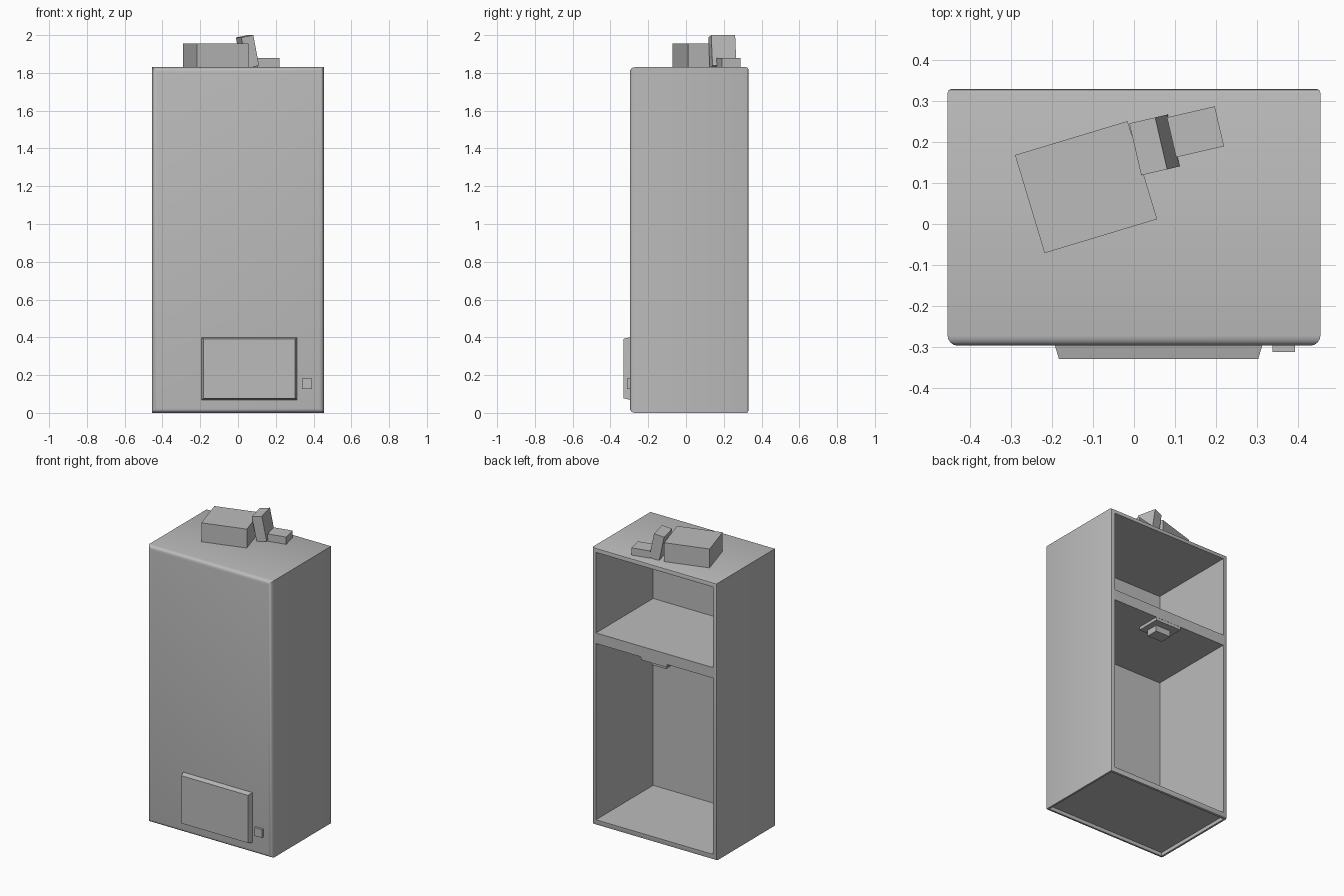
import bpy, bmesh, math

if "Cube" in bpy.data.objects:
    bpy.data.objects.remove(bpy.data.objects["Cube"])

grey = bpy.data.materials.new("grey")
grey.diffuse_color = (0.5, 0.5, 0.5, 1)
grey.use_nodes = True
grey.node_tree.nodes["Principled BSDF"].inputs["Base Color"].default_value = grey.diffuse_color


def box(name, x, y, z, rot=(0, 0, 0)):
    """Box from ranges; rotated about its own centre."""
    c = [(a + b) / 2 for a, b in (x, y, z)]
    s = [b - a for a, b in (x, y, z)]
    me = bpy.data.meshes.new(name)
    bm = bmesh.new()
    bmesh.ops.create_cube(bm, size=1)
    bmesh.ops.scale(bm, vec=s, verts=bm.verts)
    bm.to_mesh(me)
    bm.free()
    me.materials.append(grey)
    ob = bpy.data.objects.new(name, me)
    ob.location = c
    ob.rotation_euler = [math.radians(r) for r in rot]
    bpy.context.collection.objects.link(ob)
    return ob


def centred(name, centre, size, rot):
    return box(name, *[(c - s / 2, c + s / 2) for c, s in zip(centre, size)], rot)


# Cabinet with rounded front and slightly rounded back rim
cabinet = box("cabinet", (-0.455, 0.455), (-0.297, 0.33), (0, 1.83))
bm = bmesh.new()
bm.from_mesh(cabinet.data)
for side, radius, steps in ((-1, 0.025, 4), (1, 0.01, 2)):
    rim = [e for e in bm.edges if all(v.co.y * side > 0.313 for v in e.verts)]
    bmesh.ops.bevel(bm, geom=rim, offset=radius, segments=steps, profile=0.5, affect='EDGES')
bm.to_mesh(cabinet.data)
bm.free()

# Two compartments open at the back, and a shallow recess underneath
cutters = [
    box("upper_cutter", (-0.427, 0.427), (-0.267, 0.4), (1.27, 1.802)),
    box("lower_cutter", (-0.427, 0.427), (-0.267, 0.4), (0.035, 1.20)),
    box("base_cutter", (-0.442, 0.442), (-0.268, 0.315), (-0.1, 0.024)),
]
bpy.context.view_layer.objects.active = cabinet
cabinet.select_set(True)
for cutter in cutters:
    cutter.hide_render = True
    mod = cabinet.modifiers.new("cut", 'BOOLEAN')
    mod.operation = 'DIFFERENCE'
    mod.solver = 'EXACT'
    mod.object = cutter
    bpy.ops.object.modifier_apply(modifier=mod.name)
    bpy.data.objects.remove(cutter)
bpy.ops.object.shade_smooth_by_angle(angle=math.radians(35))

# Front panel with tapered sides, and a small button
panel = box("front_panel", (-0.195, 0.315), (-0.33, -0.29), (0.067, 0.402))
for v in panel.data.vertices:
    if v.co.y < 0:
        v.co.x -= math.copysign(0.012, v.co.x)
        v.co.z -= math.copysign(0.01, v.co.z)
box("button", (0.338, 0.393), (-0.312, -0.29), (0.127, 0.182))

# Stepped fitting under the shelf
box("fitting_plate", (-0.09, 0.10), (0.17, 0.329), (1.18, 1.205))
box("fitting_block", (-0.05, 0.06), (0.20, 0.28), (1.14, 1.185))

# Boxes lying on top, one leaning against the largest
centred("large_box", (-0.117, 0.09, 1.891), (0.287, 0.25, 0.128), (0, 0, 16.8))
centred("leaning_box", (0.05, 0.193, 1.913), (0.066, 0.13, 0.165), (0, -11, 13))
centred("small_box", (0.15, 0.225, 1.853), (0.12, 0.1, 0.05), (0, 0, 13))
